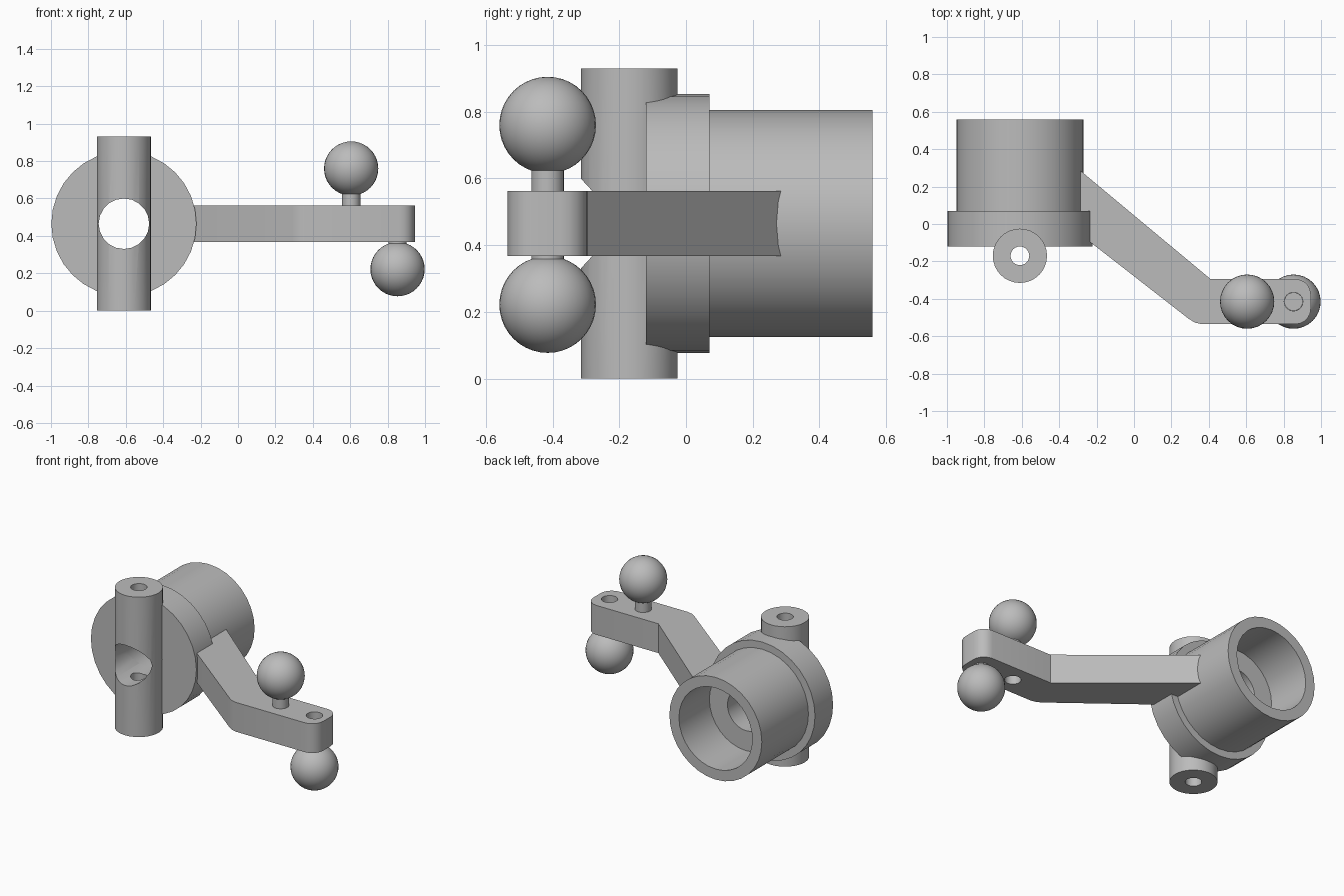
import bpy, bmesh
from math import sin, cos, pi, radians
from mathutils import Matrix

if "Cube" in bpy.data.objects:
    bpy.data.objects.remove(bpy.data.objects["Cube"])

grey = bpy.data.materials.new("plain grey")
grey.use_nodes = True
grey.diffuse_color = (0.5, 0.5, 0.5, 1)
grey.node_tree.nodes["Principled BSDF"].inputs["Base Color"].default_value = (0.5, 0.5, 0.5, 1)

HUB_X, MID_Z = -0.61, 0.465
PIN_Y = -0.17
BALL_Y = -0.415


def make(name, bm):
    bmesh.ops.recalc_face_normals(bm, faces=bm.faces)
    mesh = bpy.data.meshes.new(name)
    bm.to_mesh(mesh)
    bm.free()
    mesh.materials.append(grey)
    obj = bpy.data.objects.new(name, mesh)
    bpy.context.collection.objects.link(obj)
    return obj


def select(obj):
    bpy.ops.object.select_all(action='DESELECT')
    obj.select_set(True)
    bpy.context.view_layer.objects.active = obj


def smooth(obj):
    select(obj)
    bpy.ops.object.shade_smooth_by_angle(angle=radians(30))


def cylinder(name, centre, radius, length, sides=32, along_y=False):
    bm = bmesh.new()
    turn = Matrix.Rotation(pi / 2, 4, 'X') if along_y else Matrix()
    bmesh.ops.create_cone(bm, cap_ends=True, segments=sides, radius1=radius,
                          radius2=radius, depth=length,
                          matrix=Matrix.Translation(centre) @ turn)
    return make(name, bm)


def cut(obj, cutter):
    cutter.hide_render = True
    mod = obj.modifiers.new("cut", 'BOOLEAN')
    mod.operation, mod.solver, mod.object = 'DIFFERENCE', 'EXACT', cutter
    select(obj)
    bpy.ops.object.modifier_apply(modifier=mod.name)
    bpy.data.objects.remove(cutter)


# Hub: flange and socket tube turned around the y axis, as (y, radius)
profile = [(-0.12, 0.137), (-0.12, 0.388), (0.07, 0.388), (0.07, 0.34),
           (0.56, 0.34), (0.56, 0.27), (0.24, 0.27), (0.24, 0.137)]
SIDES = 32
bm = bmesh.new()
rings = []
for i in range(SIDES):
    a = 2 * pi * i / SIDES
    rings.append([bm.verts.new((HUB_X + r * cos(a), y, MID_Z + r * sin(a))) for y, r in profile])
for i in range(SIDES):
    p, q = rings[i], rings[(i + 1) % SIDES]
    for j in range(len(profile)):
        k = (j + 1) % len(profile)
        bm.faces.new((p[j], p[k], q[k], q[j]))
smooth(make("hub", bm))

# Upright pin with a lengthwise bore and a cross hole
pin = cylinder("pin", (HUB_X, PIN_Y, MID_Z), 0.145, 0.93)
cut(pin, cylinder("pin_bore", (HUB_X, PIN_Y, MID_Z), 0.05, 1.2, 24))
cut(pin, cylinder("cross_hole", (HUB_X, PIN_Y, MID_Z), 0.135, 0.6, 20, True))
smooth(pin)

# Cranked arm: outline seen from above, with a rounded tip
outline = [(-0.32, 0.313), (-0.32, -0.03), (0.29, -0.505), (0.325, -0.527), (0.36, -0.535)]
for cy, start in ((-0.455, -90), (-0.375, 0)):
    for step in range(6):
        a = radians(start + step * 18)
        outline.append((0.865 + 0.08 * cos(a), cy + 0.08 * sin(a)))
outline.append((0.41, -0.295))
bm = bmesh.new()
face = bm.faces.new([bm.verts.new((x, y, 0.367)) for x, y in outline])
top = bmesh.ops.extrude_face_region(bm, geom=[face])["geom"]
bmesh.ops.translate(bm, vec=(0, 0, 0.195), verts=[v for v in top if isinstance(v, bmesh.types.BMVert)])
arm = make("arm", bm)

# Ball studs: one above the arm, one below, each in a through hole
for name, x, side in (("upper", 0.605, 1), ("lower", 0.853, -1)):
    cut(arm, cylinder("stud_hole", (x, BALL_Y, MID_Z), 0.05, 0.4, 24))
    ball_z = 0.76 if side > 0 else 0.222
    smooth(cylinder(name + "_stem", (x, BALL_Y, MID_Z + side * 0.13), 0.049, 0.12, 24))
    bm = bmesh.new()
    bmesh.ops.create_uvsphere(bm, u_segments=32, v_segments=20, radius=0.145,
                              matrix=Matrix.Translation((x, BALL_Y, ball_z)))
    smooth(make(name + "_ball", bm))
smooth(arm)
